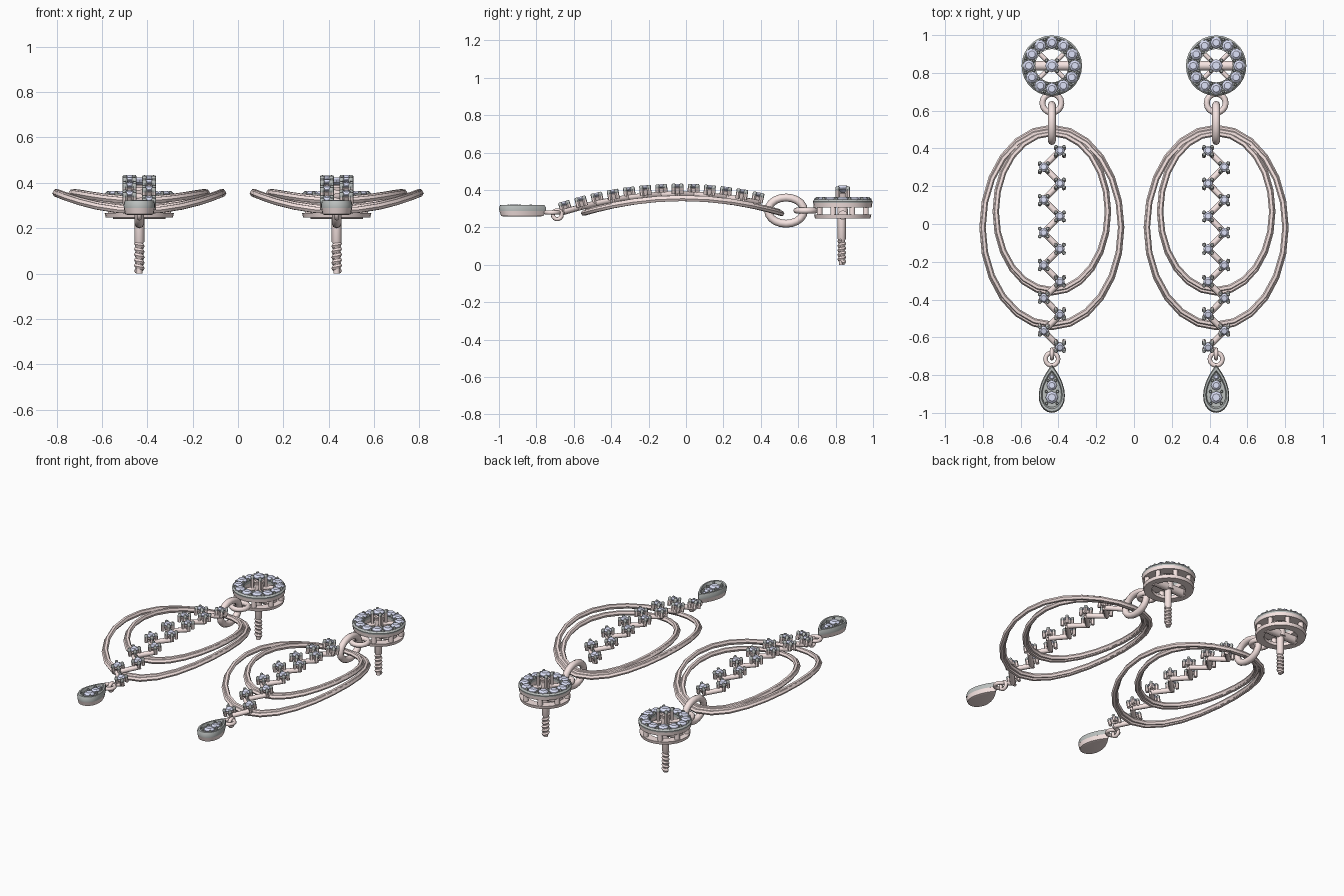
import bpy, bmesh
from math import sin, cos, pi, atan, tau
from mathutils import Vector, Matrix

if "Cube" in bpy.data.objects:
    bpy.data.objects.remove(bpy.data.objects["Cube"])

CX = 0.435          # centre of one earring; the other is mirrored


def material(name, col):
    m = bpy.data.materials.new(name)
    m.diffuse_color = (*col, 1)
    m.use_nodes = True
    m.node_tree.nodes["Principled BSDF"].inputs["Base Color"].default_value = m.diffuse_color
    return m


PINK = material("rose_metal", (0.93, 0.78, 0.76))
GREY = material("grey_metal", (0.50, 0.53, 0.52))
GEM = material("pale_stone", (0.72, 0.75, 0.94))


def skin(bm, rings, closed=False, cap=False):
    vs = [[bm.verts.new(p) for p in r] for r in rings]
    n, k = len(vs[0]), len(vs)
    for i in range(k if closed else k - 1):
        a, b = vs[i], vs[(i + 1) % k]
        for j in range(n):
            bm.faces.new((a[j], a[(j + 1) % n], b[(j + 1) % n], b[j]))
    if cap:
        bm.faces.new(vs[0])
        bm.faces.new(vs[-1])


def lathe(bm, profile, segs, mat=Matrix(), closed=False):
    skin(bm, [[mat @ Vector((r * cos(tau * j / segs), r * sin(tau * j / segs), z))
               for j in range(segs)] for r, z in profile], closed)


def tube(bm, pts, r, ref, closed=False, sides=8):
    pts, ref, rings = [Vector(p) for p in pts], Vector(ref), []
    n = len(pts)
    for i, p in enumerate(pts):
        a = pts[i - 1] if closed or i else p
        b = pts[(i + 1) % n] if closed or i < n - 1 else p
        u = (b - a).cross(ref).normalized()
        v = u.cross(b - a).normalized()
        rings.append([p + r * (u * cos(tau * j / sides) + v * sin(tau * j / sides))
                      for j in range(sides)])
    skin(bm, rings, closed, not closed)


def ellipse(c, a, b, u, v, n):
    c, u, v = Vector(c), Vector(u), Vector(v)
    return [c + u * a * cos(tau * i / n) + v * b * sin(tau * i / n) for i in range(n)]


def finish(name, bm, mat, smooth=True):
    bmesh.ops.remove_doubles(bm, verts=bm.verts, dist=1e-5)
    bmesh.ops.recalc_face_normals(bm, faces=bm.faces)
    me = bpy.data.meshes.new(name)
    bm.to_mesh(me)
    bm.free()
    me.materials.append(mat)
    ob = bpy.data.objects.new(name, me)
    bpy.context.collection.objects.link(ob)
    if smooth:
        bpy.ops.object.select_all(action='DESELECT')
        ob.select_set(True)
        bpy.context.view_layer.objects.active = ob
        bpy.ops.object.shade_smooth_by_angle(angle=0.9)
    m = ob.modifiers.new("pair", 'MIRROR')
    m.use_mirror_merge = False
    return ob


def gem(bm, mat, r):
    lathe(bm, [(0, -0.8 * r), (r, -0.1 * r), (r, 0.1 * r), (0.6 * r, 0.45 * r), (0, 0.45 * r)], 8, mat)


def claw_setting(metal, tips, stones, mat, r, h):
    # gem held by four corner prongs; top of prongs at local z = 0
    gem(stones, mat @ Matrix.Translation((0, 0, -0.012)), r)
    lathe(metal, [(0, -h), (0.5 * r, -h), (0.95 * r, -h * 0.45), (0.7 * r, -h * 0.4), (0, -h * 0.7)], 8, mat)
    for i in range(4):
        m = mat @ Matrix.Rotation(pi / 4 + i * pi / 2, 4, 'Z') @ Matrix.Translation((r * 1.15, 0, 0))
        q = 0.011
        lathe(metal, [(0, -h), (q, -h), (q, -0.022), (0, -0.022)], 6, m)
        lathe(tips, [(0, -0.022), (q, -0.022), (q, -0.006), (q * .6, 0), (0, 0)], 6, m)


X, Y, Z = (1, 0, 0), (0, 1, 0), (0, 0, 1)

# two arched oval hoops, each a pair of close strands
for name, cy, a, b in (("outer_hoop", -0.018, 0.369, 0.529), ("inner_hoop", 0.066, 0.299, 0.430)):
    bm = bmesh.new()
    for da, db, dz in ((0, 0, 0), (0.004, 0.016, 0.005)):
        pts = ellipse((CX, cy, 0), a - da, b - db, X, Y, 24)
        for p in pts:
            p.z = 0.354 + dz - 0.28 * (p.y + 0.02) ** 2
        tube(bm, pts, 0.015, Z, True, 6)
    finish(name, bm, PINK)

# zigzag chain with thirteen claw-set stones
metal, tips, stones, bars = (bmesh.new() for _ in range(4))
path = []
for i in range(13):
    y = 0.39 - i * 1.045 / 12
    x = CX + (-0.043 if i % 2 == 0 else 0.043)
    z = 0.434 - 0.25 * (y + 0.04) ** 2
    tilt = Matrix.Rotation(atan(-0.5 * (y + 0.04)), 4, 'X')
    claw_setting(metal, tips, stones, Matrix.Translation((x, y, z)) @ tilt, 0.0255, 0.054)
    path.append(Vector((x, y, z - 0.057)))
for a, b in zip(path, path[1:]):
    tube(bars, [a, b], 0.016, Z)
finish("zigzag_bars", bars, PINK)
finish("zigzag_settings", metal, PINK)
finish("zigzag_prong_tips", tips, GREY)
finish("zigzag_stones", stones, GEM, False)

# links joining stud, hoops and drop
bm = bmesh.new()
tube(bm, ellipse((CX, 0.535, 0.29), 0.096, 0.07, Y, Z, 20), 0.021, X, True)
finish("main_link", bm, PINK)
bm = bmesh.new()
tube(bm, ellipse((CX, 0.64, 0.29), 0.05, 0.05, X, Y, 16), 0.016, Z, True)
finish("stud_loop", bm, PINK)
bm = bmesh.new()
tube(bm, ellipse((CX, -0.715, 0.28), 0.034, 0.034, X, Y, 14), 0.012, Z, True)
tube(bm, ellipse((CX, -0.688, 0.268), 0.024, 0.024, Y, Z, 14), 0.011, X, True)
tube(bm, [(CX, -0.668, 0.275), path[-1]], 0.012, Z)
finish("drop_loops", bm, PINK)

# stud frame: two rings, short pillars and cross bars
SY = 0.838
at = Matrix.Translation((CX, SY, 0))
bm = bmesh.new()
lathe(bm, [(0.1, 0.248), (0.148, 0.248), (0.153, 0.268), (0.1, 0.268)], 28, at, True)
lathe(bm, [(0.09, 0.308), (0.155, 0.308), (0.158, 0.33), (0.088, 0.33)], 28, at, True)
for i in range(8):
    m = at @ Matrix.Rotation(tau * (i + 0.5) / 8, 4, 'Z') @ Matrix.Translation((0.134, 0, 0))
    lathe(bm, [(0, 0.262), (0.016, 0.262), (0.016, 0.315), (0, 0.315)], 8, m)
for i in range(4):
    t = pi / 4 + i * pi / 2
    d = Vector((cos(t), sin(t), 0))
    c = Vector((CX, SY, 0.33))
    tube(bm, [c, c + d * 0.1], 0.012, Z)
tube(bm, [(CX - 0.115, SY, 0.266), (CX + 0.115, SY, 0.266)], 0.026, Z)
lathe(bm, [(0, 0.25), (0.03, 0.25), (0.026, 0.36), (0, 0.36)], 10, at)
finish("stud_frame", bm, PINK)

# stud crown with a halo of stones and bead prongs
crown, stones, metal = bmesh.new(), bmesh.new(), bmesh.new()
lathe(crown, [(0.088, 0.33), (0.158, 0.33), (0.16, 0.34), (0.151, 0.35),
              (0.142, 0.342), (0.1, 0.342), (0.088, 0.348)], 28, at, True)
for i in range(12):
    rot = Matrix.Rotation(tau * i / 12, 4, 'Z')
    gem(stones, at @ rot @ Matrix.Translation((0.122, 0, 0.35)), 0.031)
    half = Matrix.Rotation(tau * (i + 0.5) / 12, 4, 'Z')
    for r in (0.099, 0.143):
        lathe(crown, [(0, 0.335), (0.009, 0.335), (0.009, 0.355), (0.005, 0.362), (0, 0.362)], 6,
              at @ half @ Matrix.Translation((r, 0, 0)))
claw_setting(metal, crown, stones, Matrix.Translation((CX, SY, 0.42)), 0.035, 0.085)
finish("stud_crown", crown, GREY)
finish("stud_stones", stones, GEM, False)
finish("stud_centre_setting", metal, PINK)

# screw post
bm = bmesh.new()
post = Matrix.Translation((CX, SY - 0.005, 0))
lathe(bm, [(0, 0), (0.014, 0), (0.016, 0.13), (0.022, 0.14), (0.022, 0.255), (0, 0.255)], 12, post)
tube(bm, [(CX + 0.013 * cos(tau * i / 12), SY - 0.005 + 0.013 * sin(tau * i / 12), 0.012 + 0.12 * i / 60)
          for i in range(61)], 0.011, Z, sides=6)
finish("screw_post", bm, PINK)


# pear-shaped drop
def pear(s, z, n=24):
    out = []
    for j in range(n):
        t = tau * j / n
        x = 0.085 * sin(t) * abs(sin(t / 2)) ** 0.8
        out.append(Vector((CX + s * x, -0.89 + s * (0.016 + 0.124 * cos(t)), z)))
    return out


bm = bmesh.new()
skin(bm, [pear(s, z) for s, z in ((0, 0.262), (0.75, 0.258), (0.92, 0.262), (1, 0.29), (0, 0.29))])
finish("drop_base", bm, PINK)
bm = bmesh.new()
skin(bm, [pear(s, z) for s, z in ((0, 0.288), (1, 0.289), (1.015, 0.305), (0.95, 0.321),
                                  (0.82, 0.321), (0.74, 0.303), (0, 0.303))])
stones = bmesh.new()
for y, r in ((-0.918, 0.033), (-0.854, 0.027), (-0.81, 0.015)):
    gem(stones, Matrix.Translation((CX, y, 0.309)), r)
for y, x in ((-0.887, 0.03), (-0.95, 0.028), (-0.83, 0.02)):
    for s in (-1, 1):
        lathe(bm, [(0, 0.3), (0.008, 0.3), (0.008, 0.318), (0.005, 0.324), (0, 0.324)], 6,
              Matrix.Translation((CX + s * x, y, 0)))
finish("drop_rim", bm, GREY)
finish("drop_stones", stones, GEM, False)
